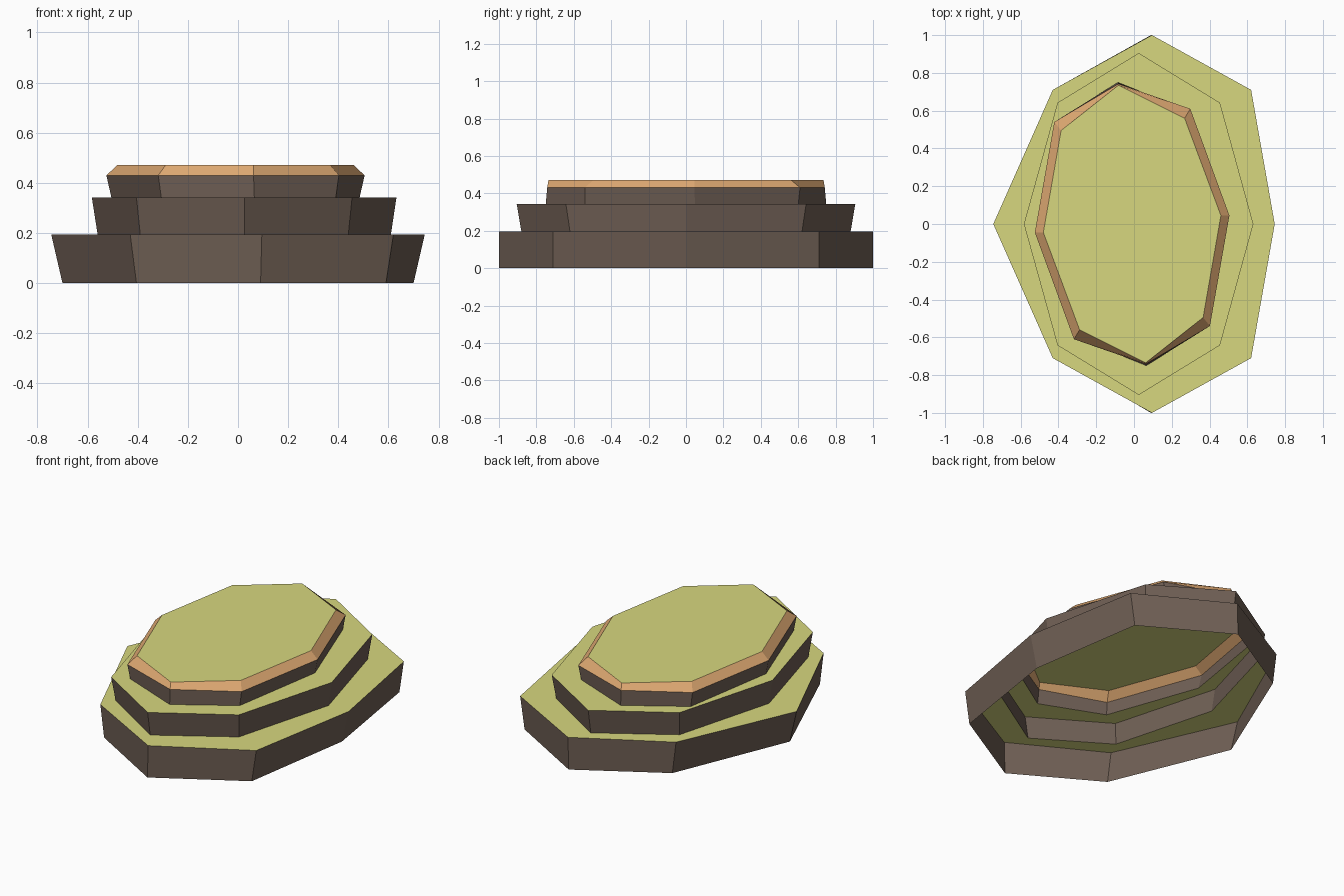
import bpy, bmesh

if "Cube" in bpy.data.objects:
    bpy.data.objects.remove(bpy.data.objects["Cube"])


def material(name, rgb):
    m = bpy.data.materials.new(name)
    m.diffuse_color = (*rgb, 1)
    m.use_nodes = True
    m.node_tree.nodes["Principled BSDF"].inputs["Base Color"].default_value = m.diffuse_color
    return m


MATS = [material("side_brown", (0.16, 0.115, 0.09)),
        material("top_green", (0.68, 0.68, 0.21)),
        material("rim_tan", (0.74, 0.40, 0.17))]
SIDE, TOP, RIM = range(3)


def mirrored(pts, z):
    """Octagon from its +y half (right to left), mirrored across y."""
    return [(x, y, z) for x, y in pts] + [(x, -y, z) for x, y in pts[-2:0:-1]]


def turned(pts, z, cx=-0.01):
    """Octagon from four corners, repeated by a half turn about its centre."""
    return [(x, y, z) for x, y in pts] + [(2 * cx - x, -y, z) for x, y in pts]


def shell(name, rings, mats, cap=None):
    """Open bands of flat faces between successive rings, optional top cap."""
    bm = bmesh.new()
    loops = [[bm.verts.new(p) for p in ring] for ring in rings]
    n = len(rings[0])
    for a, b, mat in zip(loops, loops[1:], mats):
        for i in range(n):
            j = (i + 1) % n
            bm.faces.new((a[i], a[j], b[j], b[i])).material_index = mat
    if cap is not None:
        bm.faces.new(loops[-1]).material_index = cap
    me = bpy.data.meshes.new(name)
    bm.to_mesh(me)
    bm.free()
    for m in MATS:
        me.materials.append(m)
    ob = bpy.data.objects.new(name, me)
    bpy.context.collection.objects.link(ob)
    return ob


# Step outlines, listed from right to left
low_foot = mirrored([(0.70, 0), (0.59, 0.71), (0.09, 1), (-0.405, 0.71), (-0.70, 0)], 0)
low_top = mirrored([(0.745, 0), (0.62, 0.71), (0.095, 1), (-0.43, 0.71), (-0.745, 0)], 0.195)
mid_foot = mirrored([(0.61, 0), (0.44, 0.62), (0.025, 0.88), (-0.39, 0.62), (-0.56, 0)], 0.195)
mid_top = mirrored([(0.632, 0), (0.455, 0.642), (0.025, 0.905), (-0.405, 0.642), (-0.583, 0)], 0.342)
cap_foot = turned([(0.485, 0.048), (0.286, 0.60), (-0.085, 0.75), (-0.41, 0.54)], 0.342)
cap_side = turned([(0.505, 0.045), (0.298, 0.61), (-0.082, 0.742), (-0.422, 0.54)], 0.43)
cap_top = turned([(0.46, 0.045), (0.268, 0.56), (-0.082, 0.735), (-0.386, 0.495)], 0.472)

# Hollow steps: outer wall, then the ledge reaching in to the next step
shell("lower_step", [low_foot, low_top, mid_foot], [SIDE, TOP])
shell("middle_step", [mid_foot, mid_top, cap_foot], [SIDE, TOP])

# Top slab with bevelled rim
shell("top_slab", [cap_foot, cap_side, cap_top], [SIDE, RIM], cap=TOP)
